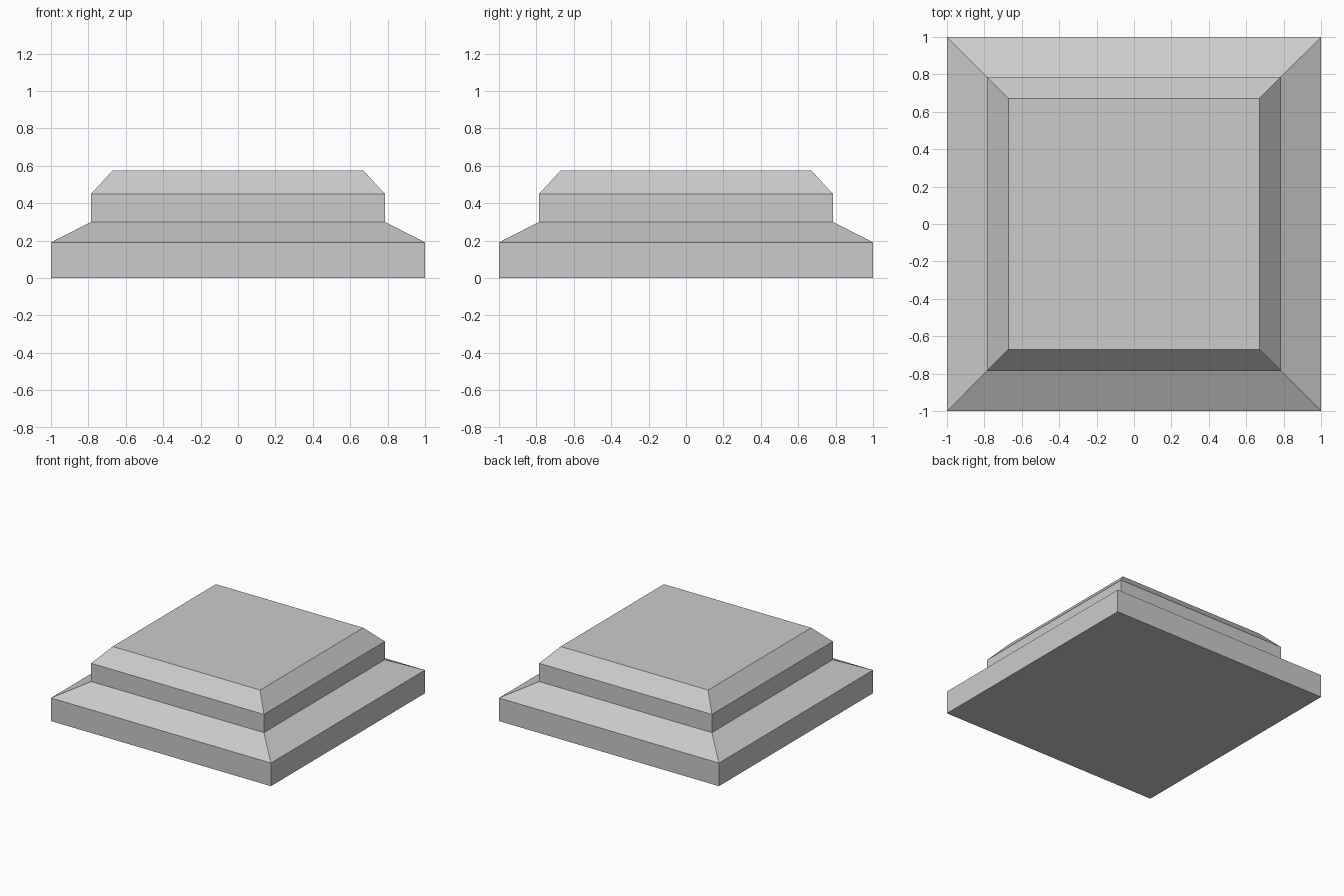
import bpy, bmesh

if "Cube" in bpy.data.objects:
    bpy.data.objects.remove(bpy.data.objects["Cube"])

# Stepped square plinth: (half width, height) of each level, bottom to top
profile = [(1.0, 0.0), (1.0, 0.19), (0.785, 0.30), (0.785, 0.45), (0.67, 0.575)]
corners = [(-1, -1), (1, -1), (1, 1), (-1, 1)]

bm = bmesh.new()
rings = [[bm.verts.new((x * w, y * w, z)) for x, y in corners] for w, z in profile]

# Sloped and upright sides
for low, high in zip(rings, rings[1:]):
    for i in range(4):
        j = (i + 1) % 4
        bm.faces.new((low[i], low[j], high[j], high[i]))

# Underside and top
bm.faces.new(rings[0][::-1])
bm.faces.new(rings[-1])

mesh = bpy.data.meshes.new("stepped_plinth")
bm.to_mesh(mesh)
bm.free()
plinth = bpy.data.objects.new("stepped_plinth", mesh)
bpy.context.collection.objects.link(plinth)
